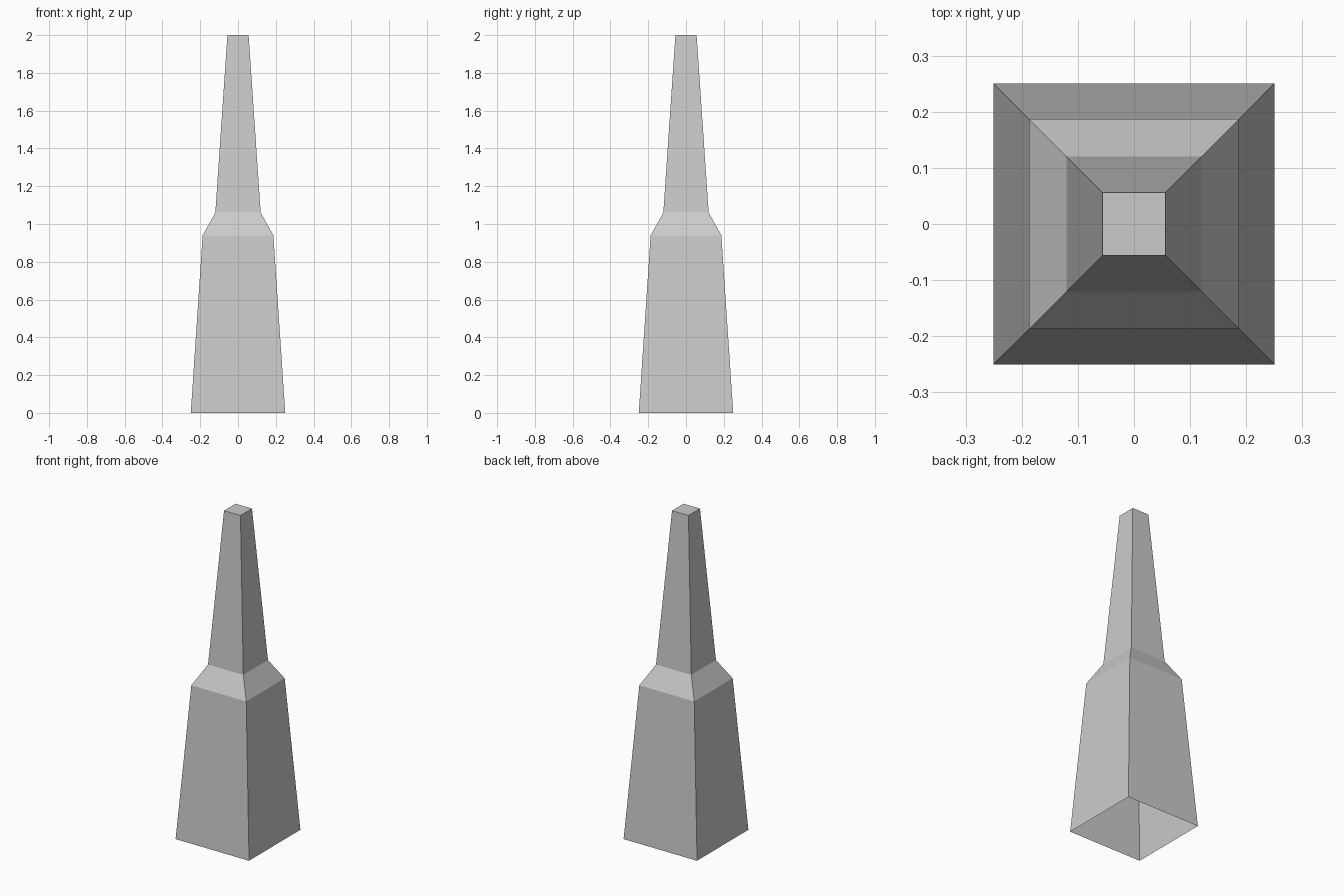
import bpy
import bmesh

cube = bpy.data.objects.get("Cube")
if cube:
    bpy.data.objects.remove(cube, do_unlink=True)

# Single grey colour
grey = bpy.data.materials.new("light_grey")
grey.use_nodes = True
colour = (0.6, 0.6, 0.6, 1)
grey.diffuse_color = colour
grey.node_tree.nodes["Principled BSDF"].inputs["Base Color"].default_value = colour

# Square sections from the ground up: (half width, height)
profile = [(0.25, 0), (0.187, 0.94), (0.12, 1.06), (0.056, 2)]
corners = [(-1, -1), (1, -1), (1, 1), (-1, 1)]

# Tapered shell: open underneath, closed at the tip
bm = bmesh.new()
rings = [[bm.verts.new((x * half, y * half, z)) for x, y in corners]
         for half, z in profile]
for low, high in zip(rings, rings[1:]):
    for i in range(4):
        j = (i + 1) % 4
        bm.faces.new((low[i], low[j], high[j], high[i]))
bm.faces.new(rings[-1])

mesh = bpy.data.meshes.new("tapered_pillar")
bm.to_mesh(mesh)
bm.free()
mesh.materials.append(grey)
pillar = bpy.data.objects.new("tapered_pillar", mesh)
bpy.context.collection.objects.link(pillar)
